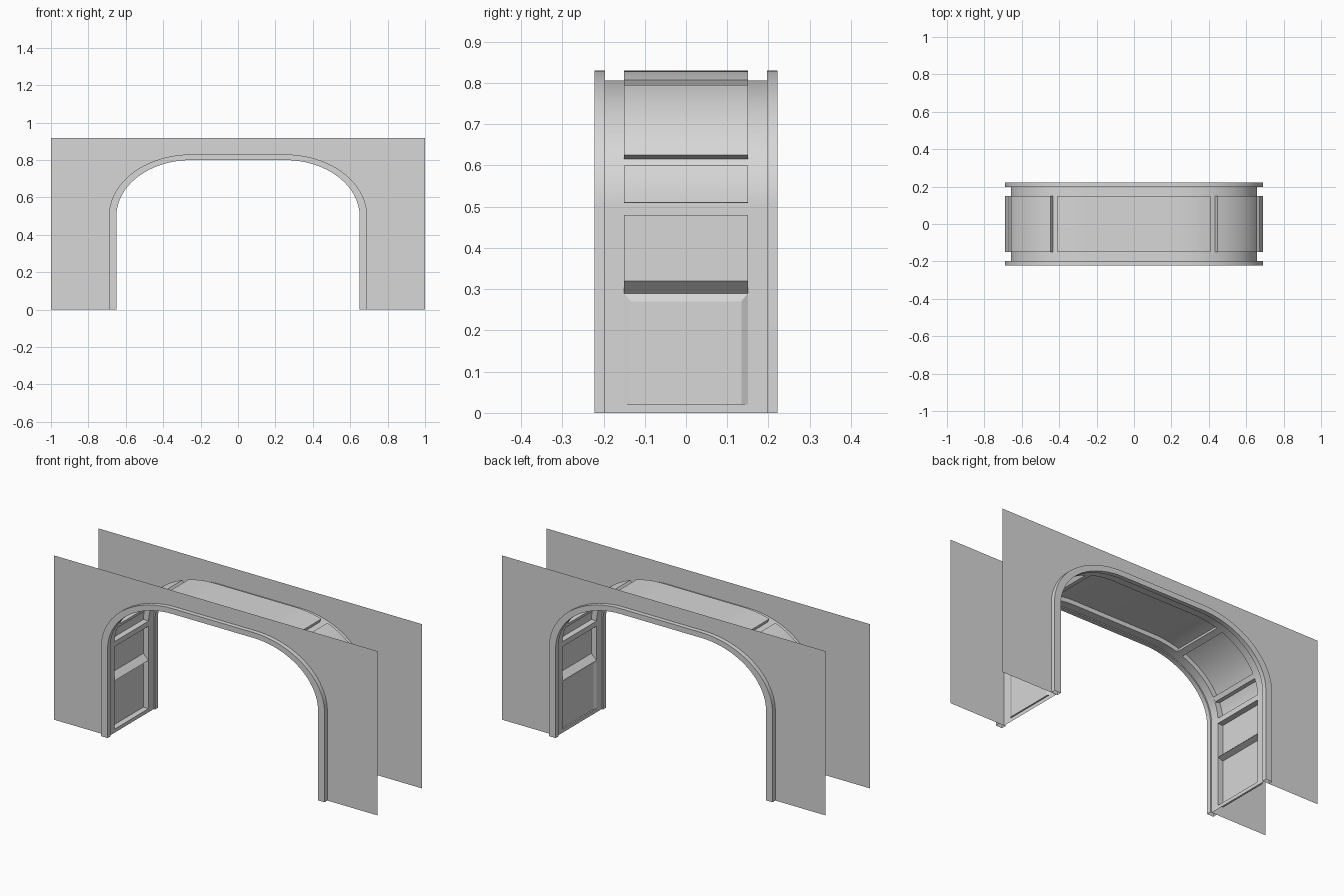
import bpy, bmesh, math
from math import sin, cos, pi

if "Cube" in bpy.data.objects:
    bpy.data.objects.remove(bpy.data.objects["Cube"], do_unlink=True)

GREY = (0.68, 0.68, 0.68, 1)
grey = bpy.data.materials.new("plain_grey")
grey.use_nodes = True
grey.diffuse_color = GREY
grey.node_tree.nodes["Principled BSDF"].inputs["Base Color"].default_value = GREY

# Arch sizes: depth factors are multiples of the inner opening curve
INNER, LINING, OUTER, SHALLOW = 1.0, 1.02, 1.1, 1.04
HALF_Y, TRIM_Y, PANEL_Y = 0.222, 0.197, 0.15
SPRING, TOP = 0.5, pi / 2


def arch(s, k, y):
    """Point on the arch: s < 0 is height below the spring line, s >= 0 an angle."""
    if s < 0:
        return (0.25 + 0.4 * k, y, SPRING + s)
    return (0.25 + 0.4 * k * cos(s), y, SPRING + 0.3 * k * sin(s))


def leg(z):
    return z - SPRING


def span(a, b, step=0.07):
    """Stations from a to b, finely divided only on the curve."""
    if a < 0:
        return [a] + ([b] if b < 0 else span(0.0, b))
    n = max(1, math.ceil((b - a) / step))
    return [a + (b - a) * i / n for i in range(n + 1)]


def finish(name, bm, mirror_x=True, mirror_y=False):
    """Clean the mesh, smooth its curves and mirror it if asked."""
    bmesh.ops.remove_doubles(bm, verts=bm.verts, dist=0.0001)
    me = bpy.data.meshes.new(name)
    bm.to_mesh(me)
    bm.free()
    me.materials.append(grey)
    me.shade_smooth()
    me.set_sharp_from_angle(angle=math.radians(20))
    ob = bpy.data.objects.new(name, me)
    bpy.context.collection.objects.link(ob)
    if mirror_x:
        mirror = ob.modifiers.new("mirror", 'MIRROR')
        mirror.use_axis = (True, mirror_y, False)
        mirror.merge_threshold = 0.0001


def add_grid(bm, rows):
    """Quads between neighbouring rows of points, skipping collapsed corners."""
    for r0, r1 in zip(rows, rows[1:]):
        for j in range(len(r0) - 1):
            pts = []
            for p in (r0[j], r0[j + 1], r1[j + 1], r1[j]):
                if p not in pts:
                    pts.append(p)
            if len(pts) > 2:
                bm.faces.new([bm.verts.new(p) for p in pts])


def recess(name, first, stations, last, side=0, depth=OUTER, inset=0.0):
    """A panel pushed out from the lining; side 0 makes it on both legs."""
    def row(s, k, gap):
        y = PANEL_Y
        ends = ((LINING, -y), (k, gap - y), (k, y - gap), (LINING, y))
        return [arch(s, kk, v) for kk, v in ends]
    rows = [row(first, LINING, 0)] + [row(s, depth, inset) for s in stations]
    rows.append(row(last, LINING, 0))
    if side < 0:
        rows = [[(-x, y, z) for x, y, z in r] for r in reversed(rows)]
    bm = bmesh.new()
    add_grid(bm, rows)
    finish(name, bm, mirror_x=(side == 0))


# Flat walls set back behind the trims, open around the arch
bm = bmesh.new()
outline = [arch(s, OUTER, -TRIM_Y) for s in span(leg(0), TOP)]
outline += [(0, -TRIM_Y, 0.83), (0, -TRIM_Y, 0.917), (1, -TRIM_Y, 0.917), (1, -TRIM_Y, 0)]
bm.faces.new([bm.verts.new(p) for p in reversed(outline)])
finish("walls", bm, mirror_y=True)

# Raised trim around each opening
section = [(OUTER, HALF_Y), (INNER, HALF_Y), (INNER, TRIM_Y), (OUTER, TRIM_Y), (OUTER, HALF_Y)]
bm = bmesh.new()
rows = [[arch(s, k, -y) for k, y in section] for s in span(leg(0), TOP)]
rows.append([(0, y, z) for x, y, z in rows[-1]])
add_grid(bm, rows)
finish("arch_trims", bm, mirror_y=True)

# Recess extents along the arch, from the floor to the crown
kick = (leg(0.02), leg(0.29))
lower = (leg(0.29), leg(0.48))
middle = (0.03, 0.307)
upper = (0.388, 1.105)
crown = (1.198, TOP)
panels = [kick, lower, middle, upper, crown]

# Lining: side strips along the whole arch, bridges between the panels
bm = bmesh.new()
stations = sorted({s for a, b in [(leg(0), kick[0])] + panels for s in span(a, b)} | {0.0})
for side in (-1, 1):
    ends = sorted((side * TRIM_Y, side * PANEL_Y))
    rows = [[arch(s, LINING, y) for y in ends] for s in stations]
    rows.append([(0, y, z) for x, y, z in rows[-1]])
    add_grid(bm, rows)
gaps = [(leg(0), kick[0])] + [(p[1], q[0]) for p, q in zip(panels, panels[1:]) if p[1] < q[0]]
for a, b in gaps:
    add_grid(bm, [[arch(s, LINING, y) for y in (-PANEL_Y, PANEL_Y)] for s in span(a, b)])
finish("arch_lining", bm)

# Kick panels: a shallow bevelled one on the left leg, a deep one on the right
recess("left_kick_panel", kick[0], [kick[0], leg(0.27)], kick[1], 1, SHALLOW, 0.016)
recess("right_kick_panel", kick[0], [kick[0], leg(0.28)], kick[1], -1)

# Recessed panels on the legs and curve
recess("lower_panels", lower[0], [leg(0.32), lower[1]], lower[1])
recess("middle_panels", middle[0], span(*middle), middle[1])
recess("upper_panels", upper[0], span(*upper), upper[1])

# Ceiling panel, running flat across the centre
y = PANEL_Y
bm = bmesh.new()
rows = [[arch(crown[0], LINING, v) for v in (-y, -y, y, y)]]
for s in span(*crown):
    rows.append([arch(s, k, v) for k, v in ((LINING, -y), (OUTER, -y), (OUTER, y), (LINING, y))])
rows.append([(0, v, z) for x, v, z in rows[-1]])
add_grid(bm, rows)
finish("ceiling_panel", bm)
